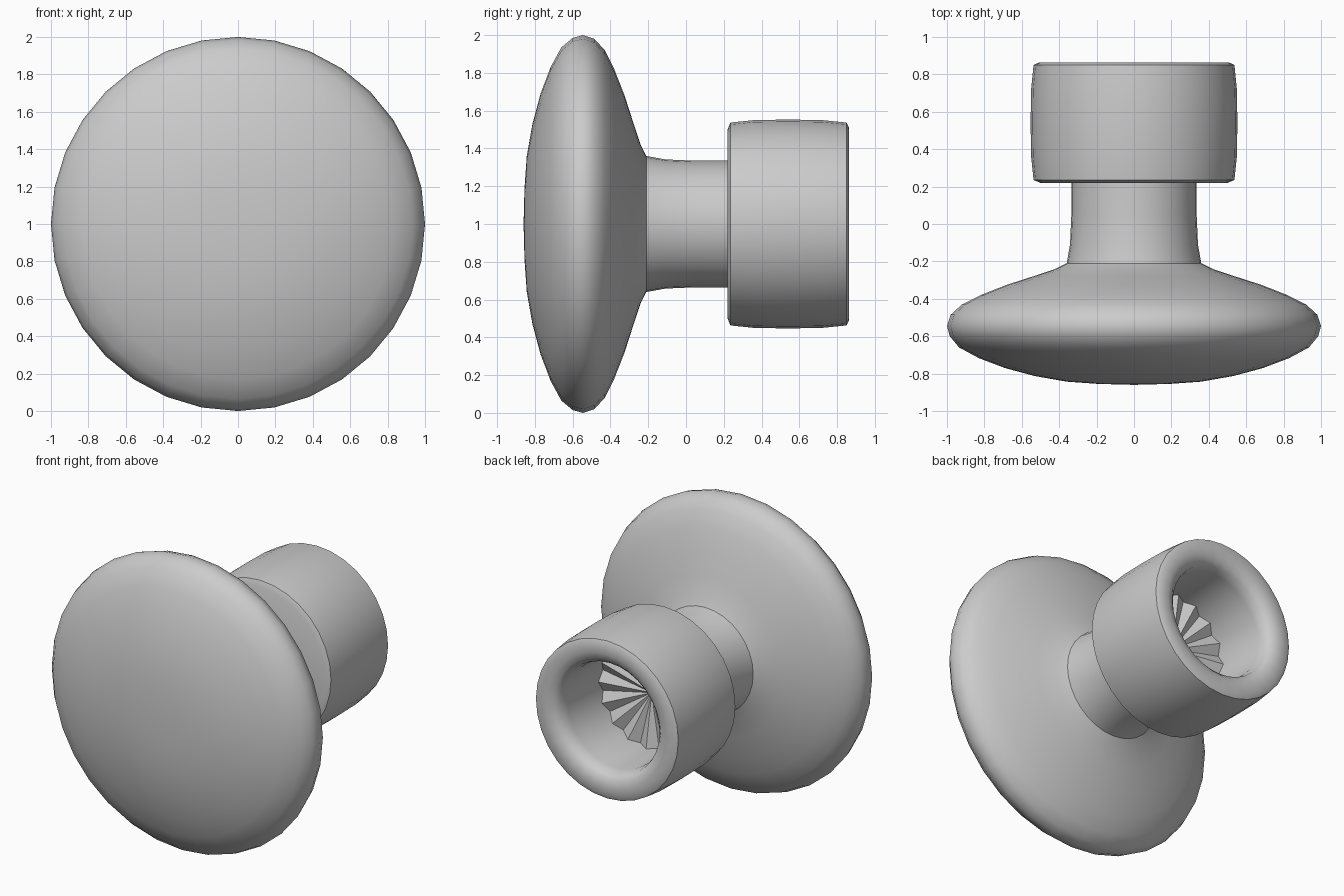
import bpy, bmesh, math

if "Cube" in bpy.data.objects:
    bpy.data.objects.remove(bpy.data.objects["Cube"])

SEG = 32


def lathe(name, profile, wave=None, smooth=50):
    """Revolve (radius, y) points about the y axis at z = 1.
    wave = (profile index, amplitude) ripples one ring into teeth."""
    bm = bmesh.new()
    rings = []
    for i, (r, y) in enumerate(profile):
        if r == 0:
            rings.append([bm.verts.new((0, y, 1))] * SEG)
            continue
        ring = []
        for k in range(SEG):
            a = 2 * math.pi * k / SEG
            dy = wave[1] * (-1) ** k if wave and wave[0] == i else 0
            ring.append(bm.verts.new((r * math.cos(a), y + dy, 1 + r * math.sin(a))))
        rings.append(ring)
    for lo, hi in zip(rings, rings[1:]):
        for k in range(SEG):
            n = (k + 1) % SEG
            quad = list(dict.fromkeys((lo[k], lo[n], hi[n], hi[k])))
            bm.faces.new(quad)
    bmesh.ops.recalc_face_normals(bm, faces=bm.faces)
    mesh = bpy.data.meshes.new(name)
    bm.to_mesh(mesh)
    bm.free()
    obj = bpy.data.objects.new(name, mesh)
    bpy.context.collection.objects.link(obj)
    bpy.ops.object.select_all(action='DESELECT')
    obj.select_set(True)
    bpy.context.view_layer.objects.active = obj
    bpy.ops.object.shade_smooth_by_angle(angle=math.radians(smooth))
    return obj


# Domed knob head flowing into the stem
lathe("knob_head_and_stem", [
    (0, -0.86), (0.19, -0.855), (0.36, -0.843), (0.53, -0.813), (0.69, -0.77),
    (0.83, -0.717), (0.935, -0.66), (0.985, -0.60), (1.0, -0.545),
    (0.98, -0.485), (0.92, -0.43), (0.82, -0.38), (0.68, -0.325),
    (0.54, -0.28), (0.42, -0.24), (0.36, -0.21), (0.342, -0.11),
    (0.335, 0.05), (0.335, 0.27), (0, 0.27)])

# Collar with rounded lip, open socket and a toothed socket floor
collar = [
    (0, 0.22), (0.50, 0.22), (0.537, 0.235), (0.55, 0.36), (0.553, 0.54),
    (0.55, 0.72), (0.537, 0.85), (0.51, 0.863), (0.45, 0.863), (0.405, 0.85),
    (0.375, 0.82), (0.362, 0.76), (0.36, 0.41), (0, 0.37)]
lathe("socket_collar", collar, wave=(len(collar) - 2, 0.02))
